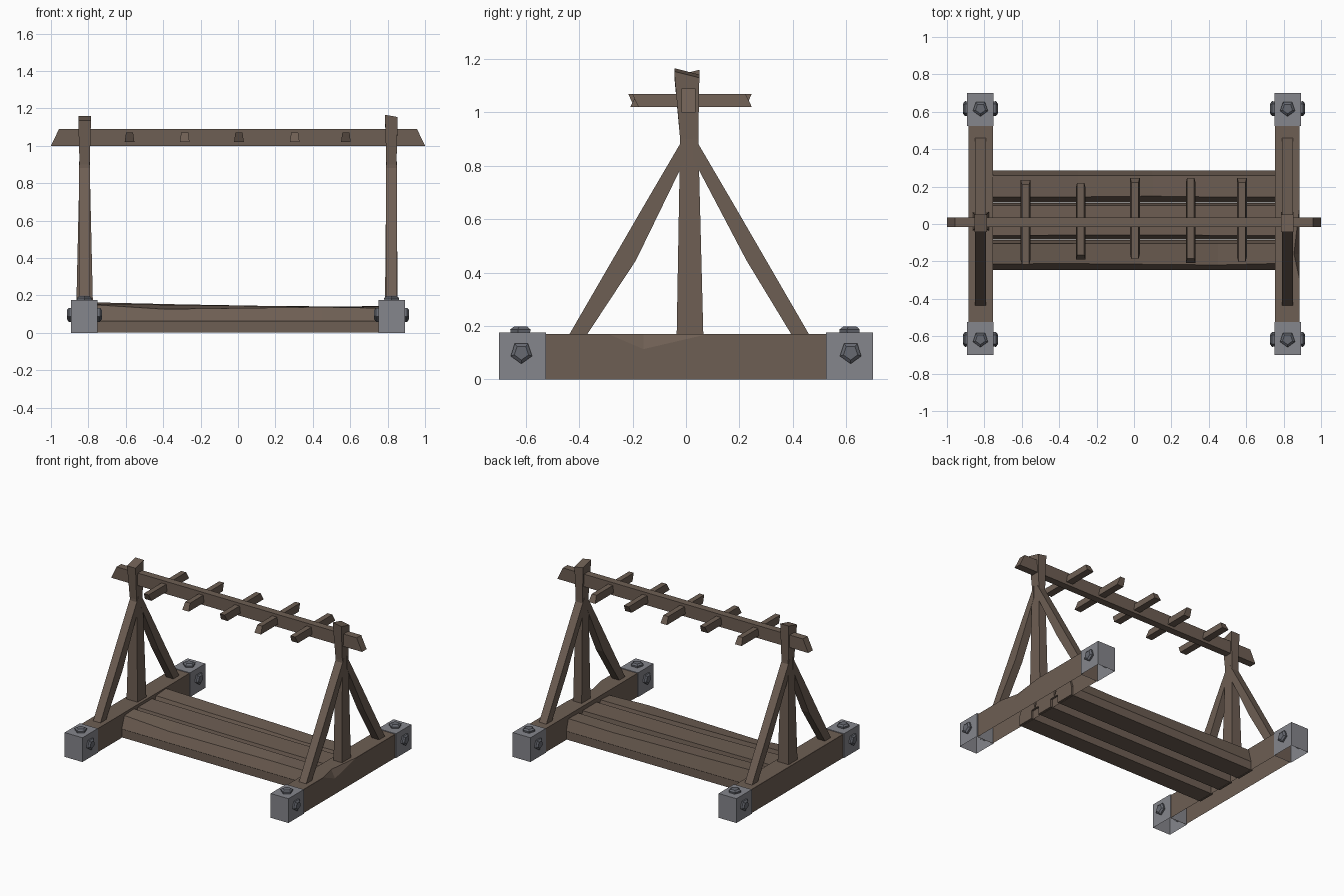
import bpy, bmesh, math
from mathutils import Vector

if "Cube" in bpy.data.objects:
    bpy.data.objects.remove(bpy.data.objects["Cube"])


def material(name, rgb):
    m = bpy.data.materials.new(name)
    m.diffuse_color = (*rgb, 1)
    m.use_nodes = True
    m.node_tree.nodes["Principled BSDF"].inputs["Base Color"].default_value = m.diffuse_color
    return m


WOOD = material("brown wood", (0.155, 0.113, 0.087))
METAL = material("grey metal", (0.235, 0.238, 0.262))
BOLT = material("dark bolt metal", (0.135, 0.142, 0.165))


def finish(name, bm, mat):
    bmesh.ops.recalc_face_normals(bm, faces=bm.faces)
    me = bpy.data.meshes.new(name)
    bm.to_mesh(me)
    bm.free()
    me.materials.append(mat)
    ob = bpy.data.objects.new(name, me)
    bpy.context.collection.objects.link(ob)
    return ob


def loft(name, sections, mat, skip_last=False):
    """Skin equal-length sections; skip_last leaves the final side open."""
    bm = bmesh.new()
    rings = [[bm.verts.new(p) for p in s] for s in sections]
    n = len(rings[0])
    for a, b in zip(rings, rings[1:]):
        for i in range(n - 1 if skip_last else n):
            j = (i + 1) % n
            bm.faces.new((a[i], a[j], b[j], b[i]))
    bm.faces.new(rings[0])
    bm.faces.new(rings[-1])
    return finish(name, bm, mat)


def bolt(name, pos, direction):
    """Five-sided tapered bolt head, one corner down (or towards the front)."""
    d = Vector(direction)
    down = Vector((0, -1, 0)) if d.z else Vector((0, 0, -1))
    side = d.cross(down)
    rings = []
    for r, h in ((0.04, -0.006), (0.042, 0.012), (0.028, 0.022)):
        rings.append([Vector(pos) + d * h + r * (math.cos(a) * down + math.sin(a) * side)
                      for a in (k * math.tau / 5 for k in range(5))])
    loft(name, rings, BOLT)


for s, side in ((-1, "left"), (1, "right")):
    # foot beam, open underneath, with a chipped top edge on the right one
    e = 0.001
    chips = [(-0.53, e, e), (-0.29, e, e), (-0.16, 0.03, 0.057), (0.08, e, e), (0.53, e, e)]
    if s < 0:
        chips = [chips[0], chips[-1]]
    loft(side + "_foot_beam",
         [[(s * 0.755, y, 0), (s * 0.755, y, 0.17), (s * (0.885 - a), y, 0.17),
           (s * 0.885, y, 0.17 - b), (s * 0.885, y, 0)] for y, a, b in chips],
         WOOD, skip_last=True)

    # metal end caps, open underneath, with bolts on top and both sides
    for t, end in ((-1, "front"), (1, "back")):
        loft(f"{side}_{end}_end_cap",
             [[(s * 0.75, t * y, 0), (s * 0.75, t * y, 0.175),
               (s * 0.892, t * y, 0.175), (s * 0.892, t * y, 0)] for y in (0.525, 0.70)],
             METAL, skip_last=True)
        y = t * 0.617
        bolt(f"{side}_{end}_top_bolt", (s * 0.821, y, 0.175), (0, 0, 1))
        bolt(f"{side}_{end}_outer_bolt", (s * 0.892, y, 0.1), (s, 0, 0))
        bolt(f"{side}_{end}_inner_bolt", (s * 0.75, y, 0.1), (-s, 0, 0))

        # diagonal brace, bent on its inner edge, mirrored about the post
        prof = [(0.454, 0.16), (0.173, 0.645), (0.015, 0.915),
                (0.015, 0.825), (0.215, 0.445), (0.388, 0.16)]
        if t < 0:
            prof[4] = (0.2, 0.445)
        loft(f"{side}_{end}_brace",
             [[(s * 0.82 + dx, 0.012 + t * yy, z) for yy, z in prof]
              for dx in (-0.029, 0.029)], WOOD)

    # upright post, waisted, with a slanted top
    w = 0.044 if s < 0 else 0.034
    secs = []
    for z, hx, hy, cy in ((0.165, w, 0.05, 0.015), (0.9, 0.027, 0.034, 0.012),
                          (1.148, 0.034, 0.047, 0.003)):
        top = z > 1
        secs.append([(s * 0.82 + i * hx, cy + j * hy,
                      z + (-s * j * 0.012 - (0.006 * i if s > 0 else 0) if top else 0))
                     for i, j in ((-1, -1), (1, -1), (1, 1), (-1, 1))])
    loft(side + "_post", secs, WOOD)

# top rail with sloping ends
loft("top_rail",
     [[(-1, y, 1.0), (1, y, 1.0), (0.957, y, 1.09), (-0.957, y, 1.09)]
      for y in (-0.016, 0.036)], WOOD)

# short rungs across the rail, ends slanted alternately
rungs = [(-0.58, -0.205, 0.222), (-0.285, -0.178, 0.208), (0.005, -0.175, 0.235),
         (0.303, -0.197, 0.235), (0.577, -0.19, 0.235)]
for i, (x, y0, y1) in enumerate(rungs):
    k = 0.012 if i % 2 else -0.012
    loft(f"rung_{i + 1}",
         [[(x - 0.026, y - k, 1.02), (x + 0.026, y - k, 1.02),
           (x + 0.019, y + k, 1.07), (x - 0.019, y + k, 1.07)] for y in (y0, y1)], WOOD)

# three long floor planks with a narrower foot and worn, uneven tops
# (foot y0, y1), (widest y0, y1), (top y0, y1), stations of (x, front z, back z, edge shift)
planks = {
    "front_plank": ((-0.243, -0.12), (-0.245, -0.085), (-0.215, -0.105),
                    [(-0.77, 0.15, 0.155, 0), (-0.4, 0.127, 0.15, 0.004),
                     (0.45, 0.138, 0.14, -0.004), (0.77, 0.132, 0.14, 0.004)]),
    "middle_plank": ((-0.05, 0.075), (-0.082, 0.112), (-0.062, 0.1),
                     [(-0.77, 0.15, 0.15, 0), (-0.1, 0.14, 0.145, 0.004),
                      (0.77, 0.14, 0.14, 0)]),
    "back_plank": ((0.145, 0.283), (0.115, 0.285), (0.145, 0.26),
                   [(-0.77, 0.155, 0.163, 0), (-0.3, 0.145, 0.152, 0),
                    (0.1, 0.14, 0.145, 0.004), (0.4, 0.135, 0.138, 0),
                    (0.77, 0.14, 0.144, 0)]),
}
for name, ((f0, f1), (b0, b1), (t0, t1), stations) in planks.items():
    loft(name, [[(x, f0, 0.002), (x, f0, 0.06), (x, b0, 0.063), (x, t0 + d, z0),
                 (x, t1, z1), (x, b1, 0.063), (x, f1, 0.06), (x, f1, 0.002)]
                for x, z0, z1, d in stations], WOOD)
